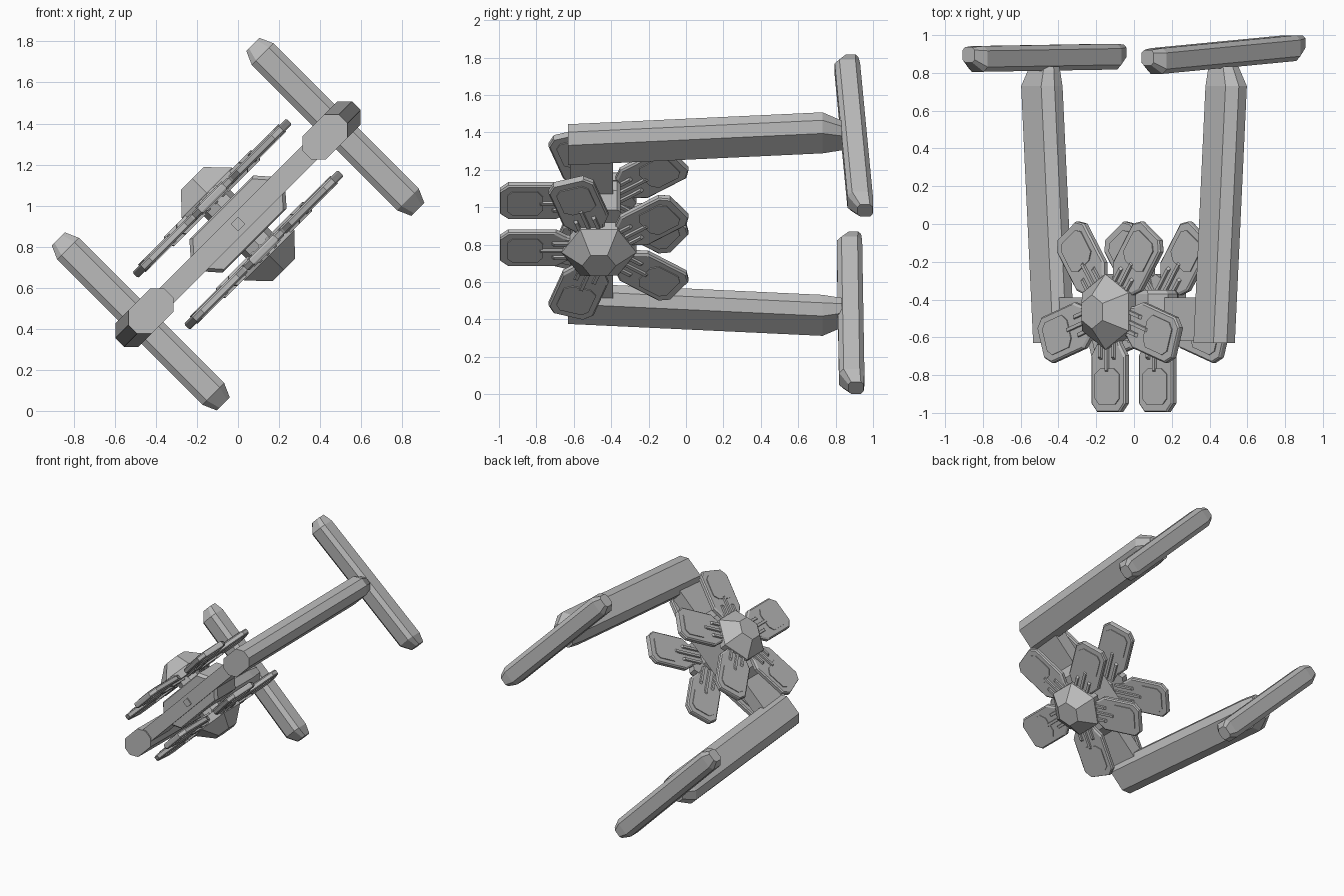
import bpy, bmesh, math
from mathutils import Vector

cube = bpy.data.objects.get("Cube")
if cube:
    bpy.data.objects.remove(cube, do_unlink=True)

grey = bpy.data.materials.new("hull grey")
grey.use_nodes = True
colour = (0.5, 0.5, 0.5, 1)
grey.diffuse_color = colour
grey.node_tree.nodes["Principled BSDF"].inputs["Base Color"].default_value = colour

HUB_Y, MID_Z, H = -0.465, 0.91, math.sqrt(0.5)


def world(u, y, v):
    """Craft frame (u along the spar, y aft, v across the spar) to world."""
    return Vector(((u + v) * H, y, MID_Z + (u - v) * H))


def loft(name, *sections):
    """Skin a row of equal-sided rings and cap both ends."""
    bm = bmesh.new()
    rings = [[bm.verts.new(world(*p)) for p in ring] for ring in sections]
    n = len(rings[0])
    for a, b in zip(rings, rings[1:]):
        for i in range(n):
            j = (i + 1) % n
            bm.faces.new((a[i], a[j], b[j], b[i]))
    bm.faces.new(rings[0])
    bm.faces.new(rings[-1])
    bmesh.ops.recalc_face_normals(bm, faces=bm.faces[:])
    mesh = bpy.data.meshes.new(name)
    bm.to_mesh(mesh)
    bm.free()
    mesh.materials.append(grey)
    obj = bpy.data.objects.new(name, mesh)
    bpy.context.collection.objects.link(obj)
    return obj


def octagon(a, b, ca, cb):
    """Rectangle of half sizes a, b with corners cut by ca, cb."""
    return [(a, cb - b), (a, b - cb), (a - ca, b), (ca - a, b),
            (-a, b - cb), (-a, cb - b), (ca - a, -b), (a - ca, -b)]


def rect(a, b):
    return [(a, -b), (a, b), (-a, b), (-a, -b)]


def ring_y(shape, y, u0=0, s=1):
    return [(u0 + p * s, y, q * s) for p, q in shape]


# Central body and the spar through it
body = octagon(0.29, 0.115, 0.07, 0.08)
loft("central_body", ring_y(body, -0.605, 0, 0.93), ring_y(body, -0.585),
     ring_y(body, -0.37), ring_y(body, -0.35, 0, 0.93))
loft("spar", ring_y(rect(0.62, 0.05), -0.62), ring_y(rect(0.62, 0.05), -0.39))
loft("front_sensor", ring_y(rect(0.025, 0.025), -0.628), ring_y(rect(0.025, 0.025), -0.6))

# Long arms and the cross fins at their ends
arm = octagon(0.125, 0.08, 0.05, 0.05)
fin = octagon(0.075, 0.068, 0.03, 0.025)
for side, label, fin_y, lean in ((1, "upper", 0.897, 0.068), (-1, "lower", 0.88, 0.012)):
    loft(label + "_arm", ring_y(arm, -0.63, side * 0.6),
         ring_y(arm, 0.73, side * 0.69), ring_y(arm, 0.835, side * 0.67, 0.72))
    rings = []
    for v, s, shift in ((-0.568, 0.6, 0.022), (-0.5, 1, 0), (0.5, 1, 0), (0.568, 0.6, 0.022)):
        rings.append([(side * 0.67 + p * s, fin_y + lean * v + shift + q * s, v)
                      for p, q in fin])
    loft(label + "_fin", *rings)


def petal_ring(points, angle, v):
    c, s = math.cos(angle), math.sin(angle)
    return [(r * s + w * c, HUB_Y + r * c - w * s, v) for r, w in points]


def polygon(radius, sides):
    return [(radius * math.cos(math.tau * i / sides), radius * math.sin(math.tau * i / sides))
            for i in range(sides)]


def mirrored(profile):
    return profile + [(r, -w) for r, w in reversed(profile)]


def box(r0, r1, w, half):
    return [(r0, w - half), (r1, w - half), (r1, w + half), (r0, w + half)]


# Two five-bladed rotors, one on each side of the body
blade = mirrored([(0.08, 0.055), (0.17, 0.085), (0.23, 0.127), (0.485, 0.127), (0.53, 0.085)])
inner_blade = [(0.02 + r * 0.955, w * 0.93) for r, w in blade]
panel = mirrored([(0.3, 0.05), (0.33, 0.09), (0.46, 0.09), (0.49, 0.06)])
V = 0.178
for side, label in ((1, "left"), (-1, "right")):
    for k in range(5):
        angle = math.pi + k * math.tau / 5
        name = f"{label}_blade_{k + 1}"
        loft(name, petal_ring(inner_blade, angle, side * (V - 0.02)),
             petal_ring(blade, angle, side * (V - 0.012)),
             petal_ring(blade, angle, side * (V + 0.012)),
             petal_ring(inner_blade, angle, side * (V + 0.02)))
        for face in (1, -1):
            base, top = side * V, side * (V + face * 0.026)
            loft(name + "_panel", petal_ring(panel, angle, base), petal_ring(panel, angle, top))
            # Sloping ribs running out from the hub
            for w, reach in ((-0.05, 0.27), (0, 0.34), (0.05, 0.27)):
                loft(name + "_rib", petal_ring(box(0.1, reach, w, 0.014), angle, base),
                     petal_ring(box(0.1, reach - 0.03, w, 0.009), angle, side * (V + face * 0.033)))
    # Faceted hub cap with a shaft into the body
    base, top = polygon(0.2, 6), polygon(0.09, 6)
    loft(label + "_hub_cap", petal_ring(base, 0, side * 0.16),
         petal_ring(base, 0, side * 0.215), petal_ring(top, 0, side * 0.315))
    shaft = polygon(0.09, 8)
    loft(label + "_shaft", petal_ring(shaft, 0, side * 0.09), petal_ring(shaft, 0, side * 0.17))
